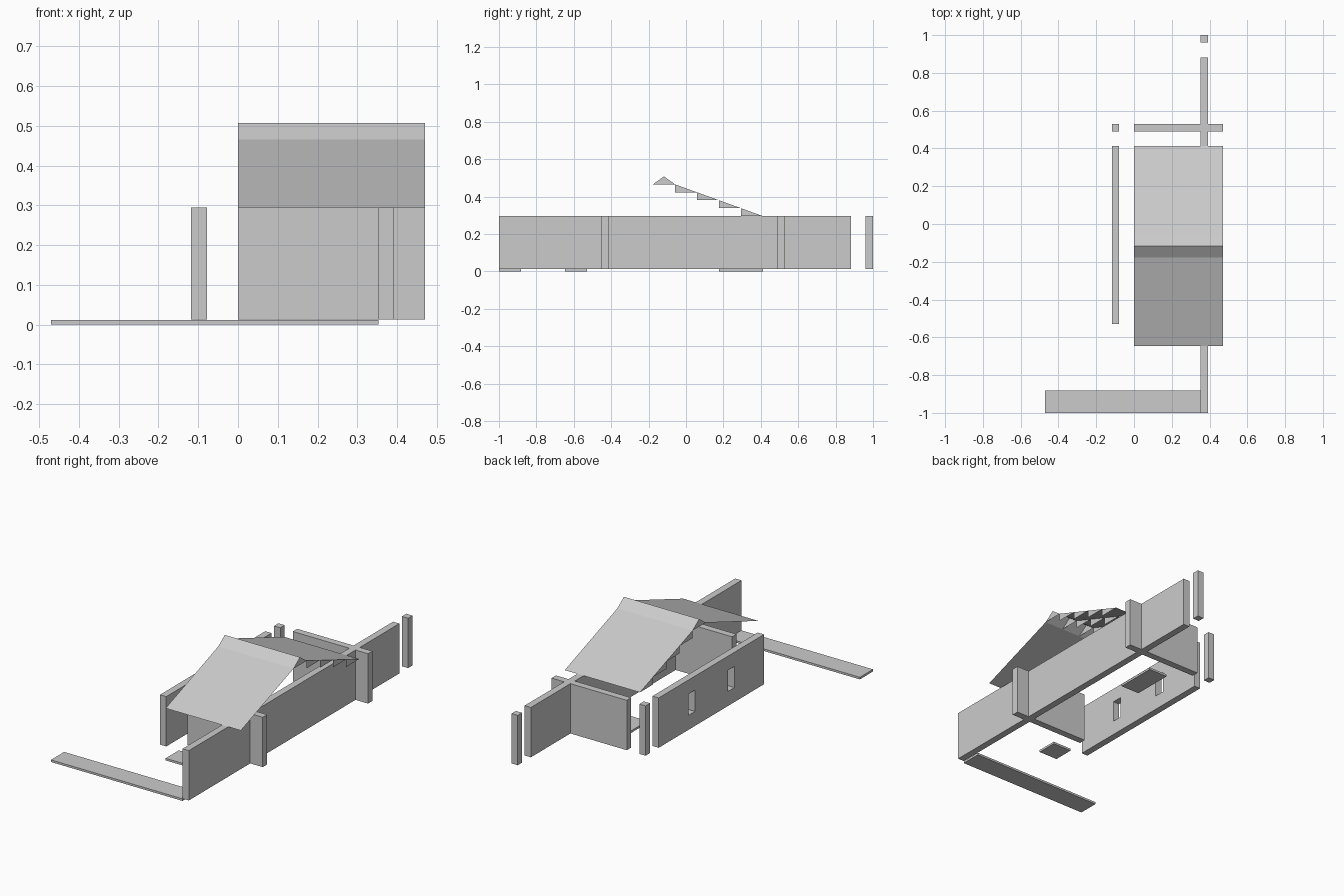
import bpy

if "Cube" in bpy.data.objects:
    bpy.data.objects.remove(bpy.data.objects["Cube"])

U = 2 / 51            # wall thickness
T = 3 * U             # building grid tile
Z0, Z1 = 0.013, 0.295  # wall bottom and top
STEP = 0.0425         # roof rise per tile


def mesh_object(name, verts, faces):
    me = bpy.data.meshes.new(name)
    me.from_pydata(verts, [], faces)
    me.update()
    ob = bpy.data.objects.new(name, me)
    bpy.context.collection.objects.link(ob)
    return ob


def box(name, x0, x1, y0, y1, z0=Z0, z1=Z1):
    verts = [(x, y, z) for x in (x0, x1) for y in (y0, y1) for z in (z0, z1)]
    faces = [(0, 1, 3, 2), (4, 6, 7, 5), (0, 4, 5, 1),
             (2, 3, 7, 6), (0, 2, 6, 4), (1, 5, 7, 3)]
    return mesh_object(name, verts, faces)


def sheet(name, profile):
    """Sweep an open (y, z) profile over the roof width."""
    n = len(profile)
    verts = [(x, y, z) for x in (0, 4 * T) for y, z in profile]
    return mesh_object(name, verts, [(i, n + i, n + i + 1, i + 1) for i in range(n - 1)])


# Walls
box("long_wall", 9 * U, 10 * U, -1, -1 + 16 * T)
box("front_cross_wall", 0, 4 * T, -11.5 * U, -10.5 * U)
box("back_cross_wall", 0, 4 * T, 12.5 * U, 13.5 * U)
wall = box("window_wall", -3 * U, -2 * U, -13.5 * U, 10.5 * U)

# Window openings in the left wall
for i, y in enumerate((T, -2 * T)):
    cutter = box(f"window_cutter_{i + 1}", -4 * U, -U, y - 0.03, y + 0.03, 0.095, 0.215)
    cutter.hide_render = True
    cutter.display_type = 'WIRE'
    mod = wall.modifiers.new(f"window_{i + 1}", 'BOOLEAN')
    mod.operation = 'DIFFERENCE'
    mod.solver = 'EXACT'
    mod.object = cutter

# Free-standing posts
box("back_post", 9 * U, 10 * U, 1 - U, 1)
box("left_post", -3 * U, -2 * U, 12.5 * U, 13.5 * U)

# Floor slabs
box("front_floor", -4 * T, 3 * T, -1, -1 + T, 0, 0.012)
box("small_floor", 0, T, -5.5 * T, -4.5 * T, 0, 0.012)
box("back_floor", T, 2 * T, 1.5 * T, 3.5 * T, 0, 0.012)

# Thin roof slopes and ridge cap
top = Z1 + 4 * STEP
sheet("front_roof_slope", [(-5.5 * T, Z1), (-1.5 * T, top)])
sheet("back_roof_slope", [(-0.5 * T, top), (3.5 * T, Z1)])
sheet("roof_ridge", [(-1.5 * T, top), (-T, top + STEP), (-0.5 * T, top)])

# Triangular ribs under the ridge and back slope, at every tile line
verts, faces = [], []
for i in range(5):
    x = i * T
    tris = [[(-1.5 * T, top), (-0.5 * T, top), (-T, top + STEP)]]
    for k in range(4):
        y, z = (k - 0.5) * T, top - k * STEP
        tris.append([(y, z), (y, z - STEP), (y + T, z - STEP)])
    for tri in tris:
        n = len(verts)
        verts += [(x, y, z) for y, z in tri]
        faces.append((n, n + 1, n + 2))
mesh_object("roof_ribs", verts, faces)
